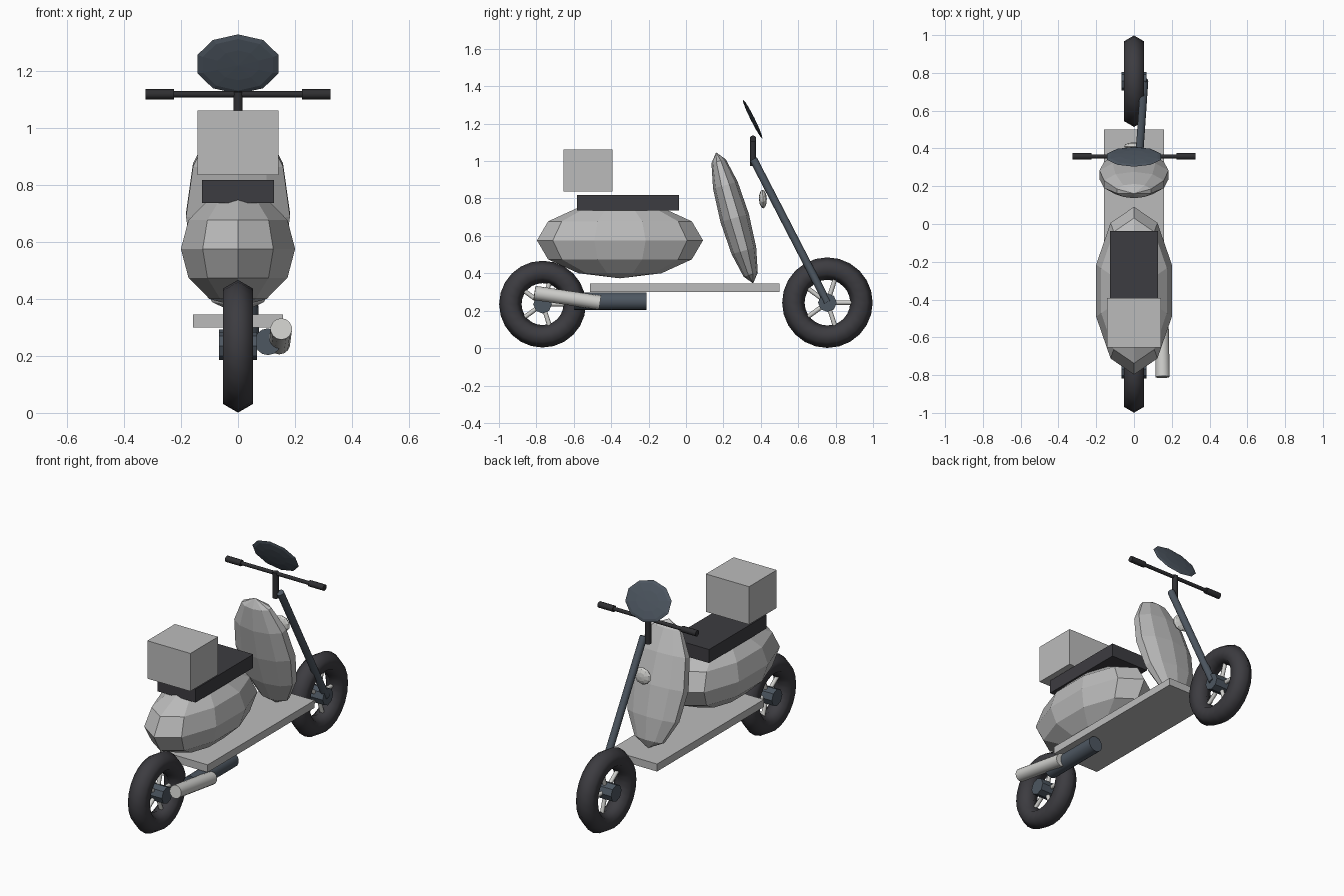
import bpy, bmesh, math
from mathutils import Vector, Matrix

if "Cube" in bpy.data.objects:
    bpy.data.objects.remove(bpy.data.objects["Cube"])


def material(name, rgb):
    m = bpy.data.materials.new(name)
    m.diffuse_color = (*rgb, 1)
    m.use_nodes = True
    m.node_tree.nodes["Principled BSDF"].inputs["Base Color"].default_value = m.diffuse_color
    return m


PANEL = material("light grey panel", (0.50, 0.50, 0.50))
SILVER = material("silver", (0.62, 0.62, 0.60))
SLATE = material("slate metal", (0.075, 0.095, 0.12))
RUBBER = material("dark rubber", (0.046, 0.045, 0.052))
BLACK = material("black trim", (0.028, 0.028, 0.031))


def finish(bm, name, mat, smooth_angle=None):
    me = bpy.data.meshes.new(name)
    bm.to_mesh(me)
    bm.free()
    ob = bpy.data.objects.new(name, me)
    bpy.context.collection.objects.link(ob)
    me.materials.append(mat)
    if smooth_angle:
        bpy.ops.object.select_all(action='DESELECT')
        ob.select_set(True)
        bpy.context.view_layer.objects.active = ob
        bpy.ops.object.shade_smooth_by_angle(angle=math.radians(smooth_angle))
    return ob


def box(name, mat, x, y0, y1, z0, z1):
    bm = bmesh.new()
    bmesh.ops.create_cube(bm, size=1, matrix=Matrix.Translation((0, (y0 + y1) / 2, (z0 + z1) / 2))
                          @ Matrix.Diagonal((2 * x, y1 - y0, z1 - z0, 1)))
    return finish(bm, name, mat)


def ellipsoid(name, mat, centre, radii, tilt=0):
    # low-poly ball, tilted about x
    bm = bmesh.new()
    bmesh.ops.create_uvsphere(bm, u_segments=10, v_segments=6, radius=1,
                              matrix=Matrix.Translation(centre)
                              @ Matrix.Rotation(math.radians(tilt), 4, 'X')
                              @ Matrix.Diagonal((*radii, 1)))
    return finish(bm, name, mat)


def add_rod(bm, a, b, r, sides):
    a, b = Vector(a), Vector(b)
    d = b - a
    bmesh.ops.create_cone(bm, cap_ends=True, segments=sides, radius1=r, radius2=r, depth=d.length,
                          matrix=Matrix.Translation((a + b) / 2)
                          @ d.to_track_quat('Z', 'Y').to_matrix().to_4x4())


def rod(name, mat, a, b, r, sides=14, smooth_angle=40):
    bm = bmesh.new()
    add_rod(bm, a, b, r, sides)
    return finish(bm, name, mat, smooth_angle)


def wheel(name, y, z, radius):
    # tyre with six-sided section
    bpy.ops.mesh.primitive_torus_add(location=(0, y, z), rotation=(0, math.pi / 2, 0),
                                     major_segments=24, minor_segments=6,
                                     major_radius=radius - 0.06, minor_radius=0.06)
    tyre = bpy.context.object
    tyre.name = name + "_tyre"
    tyre.data.materials.append(RUBBER)
    bpy.ops.object.shade_smooth()
    # hub and five spokes
    rod(name + "_hub", SLATE, (-0.067, y, z), (0.067, y, z), 0.05, 8, None)
    bm = bmesh.new()
    for i in range(5):
        a = i * math.tau / 5
        add_rod(bm, (0, y, z),
                (0, y + (radius - 0.1) * math.cos(a), z + (radius - 0.1) * math.sin(a)), 0.012, 8)
    finish(bm, name + "_spokes", SILVER, 50)


wheel("front_wheel", 0.756, 0.243, 0.242)
wheel("rear_wheel", -0.767, 0.235, 0.232)

# bodywork
ellipsoid("rear_body", PANEL, (0, -0.353, 0.576), (0.211, 0.444, 0.203))
ellipsoid("leg_shield", PANEL, (0, 0.26, 0.696), (0.192, 0.079, 0.364), 15.8)
box("floorboard", PANEL, 0.158, -0.513, 0.50, 0.30, 0.345)
box("seat", RUBBER, 0.127, -0.583, -0.037, 0.737, 0.818)
box("top_box", PANEL, 0.143, -0.655, -0.393, 0.836, 1.063)

# steering
ellipsoid("windscreen", SLATE, (0, 0.356, 1.225), (0.15, 0.117, 0.011), 116.6)
ellipsoid("headlamp", SILVER, (0, 0.411, 0.797), (0.055, 0.05, 0.021), 92)
rod("fork", SLATE, (0.028, 0.36, 1.01), (0.055, 0.755, 0.245), 0.021)
rod("stem", BLACK, (0, 0.358, 0.973), (0, 0.358, 1.128), 0.017)
rod("handlebar", BLACK, (-0.3, 0.358, 1.119), (0.3, 0.358, 1.119), 0.011)
for side, s in (("left", -1), ("right", 1)):
    rod(side + "_grip", BLACK, (s * 0.225, 0.358, 1.119), (s * 0.325, 0.358, 1.119), 0.018, 10)

# engine tube and exhaust on the right side
rod("engine_tube", SLATE, (0.105, -0.60, 0.25), (0.105, -0.21, 0.25), 0.047)
rod("exhaust", SILVER, (0.152, -0.81, 0.295), (0.145, -0.46, 0.243), 0.038)
